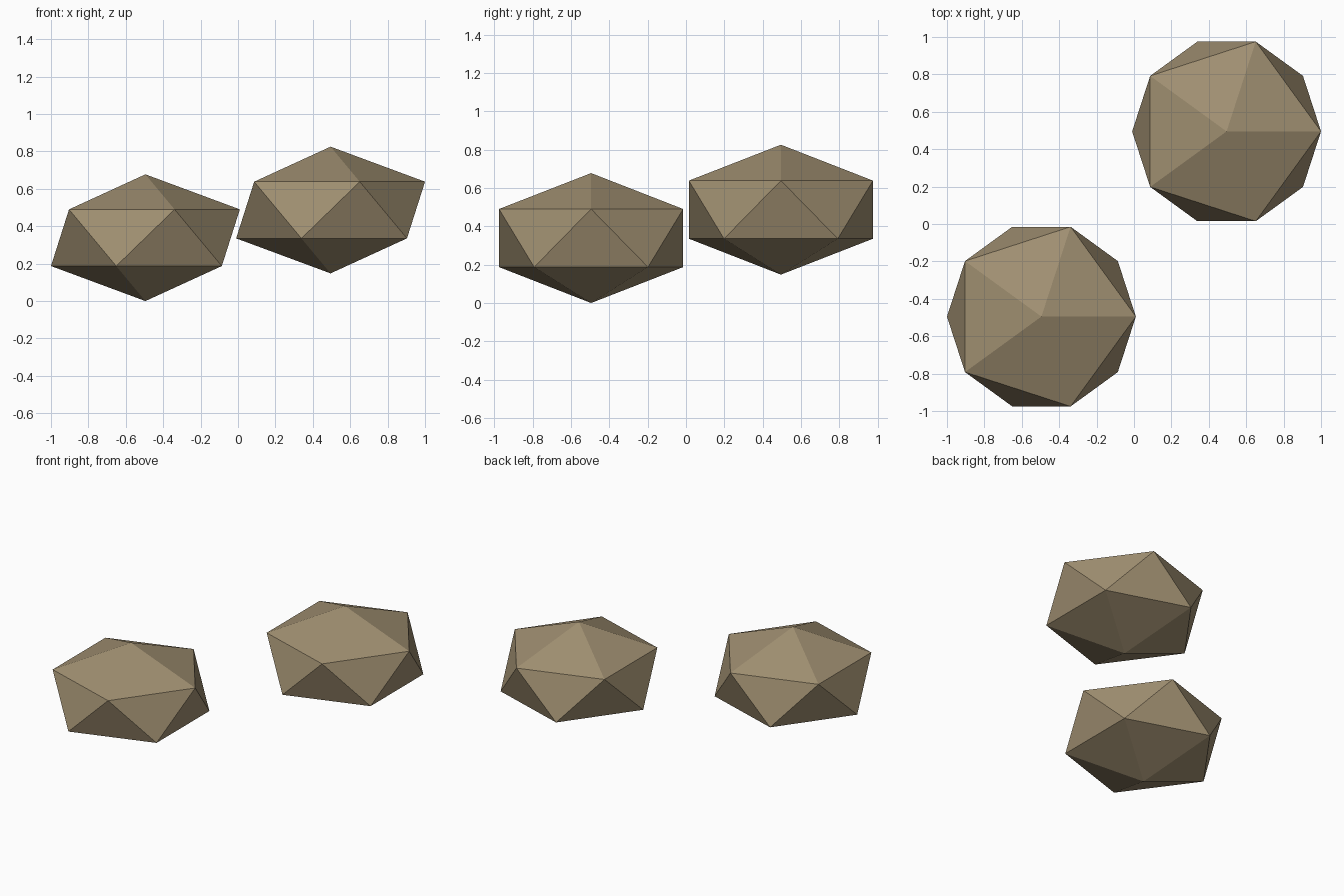
import bpy, bmesh
from mathutils import Matrix

if "Cube" in bpy.data.objects:
    bpy.data.objects.remove(bpy.data.objects["Cube"])

stone = bpy.data.materials.new("tan_stone")
stone.diffuse_color = (0.35, 0.275, 0.165, 1)
stone.use_nodes = True
stone.node_tree.nodes["Principled BSDF"].inputs["Base Color"].default_value = stone.diffuse_color

RADIUS = 0.5645   # icosahedron circumradius
SQUASH = 0.6      # vertical flattening


def rock(name, x, y, z):
    """Flattened, flat-shaded 20-sided rock."""
    bm = bmesh.new()
    bmesh.ops.create_icosphere(bm, subdivisions=1, radius=RADIUS,
                               matrix=Matrix.Diagonal((1, 1, SQUASH, 1)))
    mesh = bpy.data.meshes.new(name)
    bm.to_mesh(mesh)
    bm.free()
    mesh.materials.append(stone)
    obj = bpy.data.objects.new(name, mesh)
    obj.location = (x, y, z)
    bpy.context.collection.objects.link(obj)
    return obj


# Low rock at front left, raised rock at back right
half = RADIUS * SQUASH
rock("low_rock", -0.495, -0.495, half)
rock("raised_rock", 0.495, 0.495, half + 0.148)
